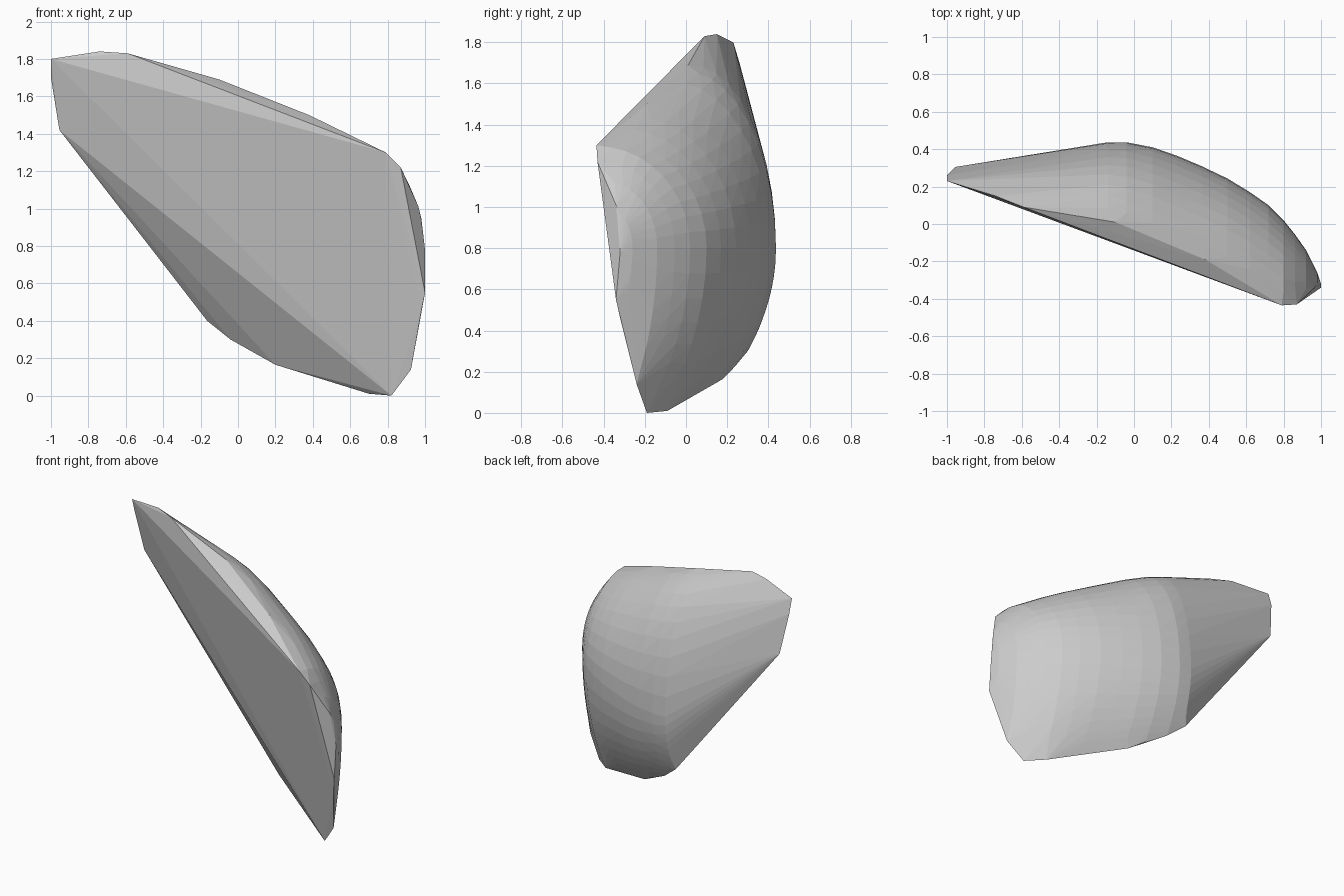
import bpy, bmesh, math

# Corner points around the open front rim (x, y, z)
rim = [
    (-1, .23, 1.8), (-.74, .15, 1.84), (-.59, .09, 1.83), (-.1, .01, 1.69),
    (.38, -.19, 1.5), (.79, -.435, 1.3), (.87, -.43, 1.22), (.965, -.34, 1.01),
    (1, -.32, .78), (1, -.34, .55), (.925, -.24, .14), (.82, -.19, 0),
    (.7, -.09, .01), (.2, .18, .165), (-.04, .3, .3), (-.165, .35, .4),
    (-.955, .305, 1.42), (-1, .26, 1.7),
]

# Back bulge ribs: x, top z, top y, bottom z, bottom y, deepest y
ribs = [
    (-.14, 1.69, .02, .38, .34, .437),
    (-.04, 1.66, -.01, .3, .3, .437),
    (.1, 1.61, -.07, .22, .235, .41),
    (.23, 1.55, -.13, .16, .165, .365),
    (.36, 1.5, -.19, .12, .09, .31),
    (.5, 1.44, -.255, .075, .02, .243),
    (.62, 1.385, -.32, .03, -.05, .17),
    (.72, 1.335, -.385, .01, -.11, .10),
    (.8, 1.295, -.43, .01, -.18, .02),
    (.86, 1.22, -.42, .06, -.21, -.055),
    (.92, 1.12, -.385, .14, -.24, -.14),
    (.98, .95, -.33, .45, -.32, -.26),
]
MID_Z, STEPS = .8, 10

points = list(rim)
for x, zt, yt, zb, yb, yc in ribs:
    for i in range(STEPS):
        t = math.sin(i / STEPS * math.pi / 2)
        # rounded shoulder above, gentler curve below
        points.append((x, yc - (yc - yt) * (1 - math.sqrt(1 - t * t)),
                       MID_Z + (zt - MID_Z) * t))
        points.append((x, yc - (yc - yb) * t ** 2, MID_Z + (zb - MID_Z) * t))

# Wrap everything in one convex shell
bm = bmesh.new()
for p in points:
    bm.verts.new(p)
hull = bmesh.ops.convex_hull(bm, input=bm.verts[:], use_existing_faces=False)
loose = [v for v in bm.verts if not v.link_faces]
bmesh.ops.delete(bm, geom=loose, context='VERTS')
bmesh.ops.recalc_face_normals(bm, faces=bm.faces[:])

mesh = bpy.data.meshes.new("convex_shell")
bm.to_mesh(mesh)
bm.free()
shell = bpy.data.objects.new("convex_shell", mesh)
bpy.context.collection.objects.link(shell)
